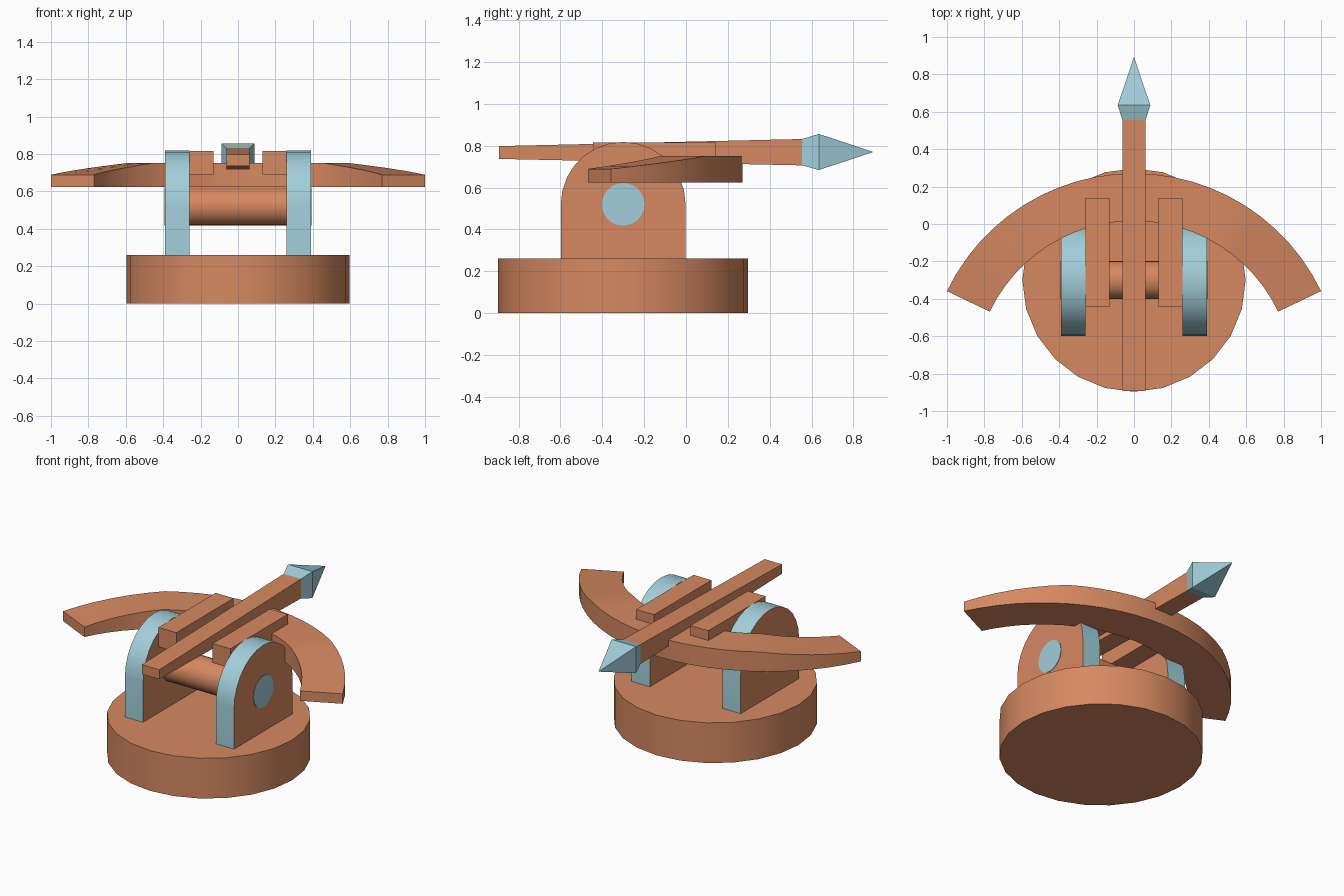
import bpy, bmesh
from math import sin, cos, pi, radians

if "Cube" in bpy.data.objects:
    bpy.data.objects.remove(bpy.data.objects["Cube"])


def material(name, rgb):
    m = bpy.data.materials.new(name)
    m.diffuse_color = (*rgb, 1)
    m.use_nodes = True
    m.node_tree.nodes["Principled BSDF"].inputs["Base Color"].default_value = m.diffuse_color
    return m


WOOD = material("copper_orange", (0.67, 0.25, 0.12))
STEEL = material("pale_blue", (0.36, 0.62, 0.70))


def build(name, bm, rule=None, smooth=True):
    """Finish a bmesh as an object; rule(face) is True for pale blue faces."""
    bmesh.ops.recalc_face_normals(bm, faces=bm.faces[:])
    bm.normal_update()
    for f in bm.faces:
        f.material_index = 1 if rule and rule(f) else 0
    me = bpy.data.meshes.new(name)
    bm.to_mesh(me)
    bm.free()
    me.materials.append(WOOD)
    me.materials.append(STEEL)
    ob = bpy.data.objects.new(name, me)
    bpy.context.collection.objects.link(ob)
    if smooth:
        bpy.ops.object.select_all(action='DESELECT')
        ob.select_set(True)
        bpy.context.view_layer.objects.active = ob
        bpy.ops.object.shade_smooth_by_angle(angle=radians(30))
    return ob


def loft(rings):
    """Skin a list of equal-length point rings and cap both ends."""
    bm = bmesh.new()
    vs = [[bm.verts.new(p) for p in ring] for ring in rings]
    n = len(vs[0])
    for a, b in zip(vs, vs[1:]):
        for i in range(n):
            j = (i + 1) % n
            bm.faces.new((a[i], a[j], b[j], b[i]))
    bm.faces.new(vs[0])
    bm.faces.new(vs[-1])
    return bm


def circle(r, n):
    return [(r * cos(2 * pi * i / n), r * sin(2 * pi * i / n)) for i in range(n)]


def rect_y(y, w, z0, z1):
    return [(-w, y, z0), (w, y, z0), (w, y, z1), (-w, y, z1)]


AXIS_Y, AXIS_Z = -0.3, 0.52

# Round base
build("base", loft([[(x, AXIS_Y + y, z) for x, y in circle(0.597, 24)] for z in (0, 0.26)]))

# Arched uprights with pale rims, and rails beside the bolt
arch = [(AXIS_Y - 0.298, 0.26), (AXIS_Y + 0.298, 0.26)]
arch += [(AXIS_Y + 0.298 * cos(pi * i / 14), AXIS_Z + 0.298 * sin(pi * i / 14)) for i in range(15)]
for side, s in (("left", -1), ("right", 1)):
    build(side + "_upright", loft([[(s * x, y, z) for y, z in arch] for x in (0.26, 0.39)]),
          lambda f: abs(f.normal.x) < 0.5)
    rail = [(-0.445, 0.69), (0.14, 0.69), (0.14, 0.815), (-0.445, 0.815)]
    build(side + "_rail", loft([[(s * x, y, z) for y, z in rail] for x in (0.13, 0.258)]), smooth=False)

# Pivot axle with pale end caps
build("axle", loft([[(x, AXIS_Y + a, AXIS_Z + b) for a, b in circle(0.102, 24)]
                    for x in (-0.393, 0.393)]),
      lambda f: abs(f.normal.x) > 0.5)

# Curved bow, limbs thinning toward the tips
rings = []
for i in range(-12, 13):
    deg = 64.4 * i / 12
    a = radians(deg)
    top = 0.752 - 0.063 * max(0, abs(deg) - 32.2) / 32.2
    rings.append([(r * sin(a), -0.838 + r * cos(a), z)
                  for r, z in ((0.855, 0.625), (1.109, 0.625), (1.109, top), (0.855, top))])
build("bow", loft(rings))

# Tapered bolt shaft
build("bolt_shaft", loft([rect_y(-0.893, 0.062, 0.737, 0.798),
                          rect_y(0.555, 0.062, 0.706, 0.832)]), smooth=False)

# Pyramid arrowhead
head = loft([rect_y(0.555, 0.062, 0.706, 0.832), rect_y(0.635, 0.087, 0.684, 0.856),
             rect_y(0.893, 0.0005, 0.7695, 0.7705)])
build("bolt_head", head, lambda f: True, smooth=False)
